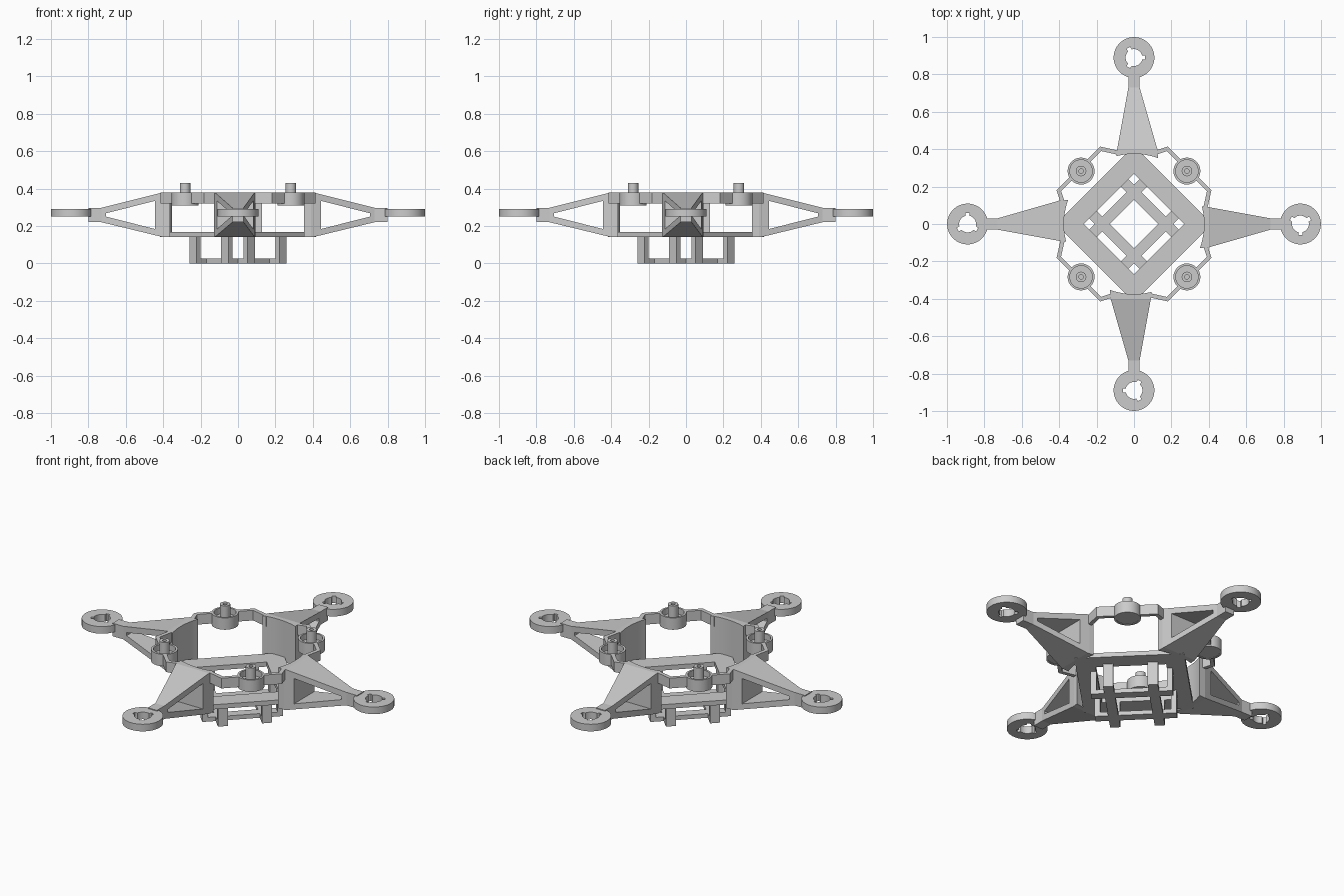
import bpy, bmesh
from math import sin, cos, pi, radians
from mathutils import Matrix, Vector

if "Cube" in bpy.data.objects:
    bpy.data.objects.remove(bpy.data.objects["Cube"])


def solid(name, outer, place, inner=None, turn=0.0):
    """Extrude a 2D outline (optionally with a matching inner outline as a hole).
    place(p, t) maps a 2D point to 3D on the first (t=0) or second (t=1) side."""
    bm = bmesh.new()
    n = len(outer)

    def loop(pts, t):
        return [bm.verts.new(place(p, t)) for p in pts]
    oa, ob = loop(outer, 0), loop(outer, 1)
    if inner:
        ia, ib = loop(inner, 0), loop(inner, 1)
    else:
        bm.faces.new(oa)
        bm.faces.new(ob)
    for i in range(n):
        j = (i + 1) % n
        bm.faces.new((oa[i], oa[j], ob[j], ob[i]))
        if inner:
            bm.faces.new((ia[i], ia[j], ib[j], ib[i]))
            bm.faces.new((oa[i], oa[j], ia[j], ia[i]))
            bm.faces.new((ob[i], ob[j], ib[j], ib[i]))
    bmesh.ops.recalc_face_normals(bm, faces=bm.faces)
    bm.transform(Matrix.Rotation(turn, 4, 'Z'))
    me = bpy.data.meshes.new(name)
    bm.to_mesh(me)
    bm.free()
    ob = bpy.data.objects.new(name, me)
    bpy.context.collection.objects.link(ob)
    return ob


def level(z0, z1):
    return lambda p, t: (p[0], p[1], z1 if t else z0)


def circle(cx, cy, r, n=32):
    return [(cx + r * cos(2 * pi * i / n), cy + r * sin(2 * pi * i / n)) for i in range(n)]


def square(h):
    return [(-h, -h), (h, -h), (h, h), (-h, h)]


def ribbon(path, w):
    """Closed outline of a thin strip following a path, with mitred corners."""
    pts = [Vector(p) for p in path]
    left, right = [], []
    for i, p in enumerate(pts):
        a = (p - pts[i - 1]).normalized() if i else (pts[1] - p).normalized()
        b = (pts[i + 1] - p).normalized() if i < len(pts) - 1 else a
        na, nb = Vector((-a.y, a.x)), Vector((-b.y, b.x))
        m = (na + nb).normalized()
        off = m * (w / 2 / m.dot(na))
        left.append(p + off)
        right.append(p - off)
    return left + right[::-1]


def arm_place(p, t):
    # arm is slightly off centre at the root and narrows to the tip
    f = (p[0] - 0.40) / 0.33
    side = 0.09 * (1 - f) + 0.03 * f if t else -0.125 * (1 - f) - 0.03 * f
    return (p[0], side, p[1])


# motor mount hole with three notches
def notched(cx, n=72):
    pts = []
    for i in range(n):
        deg = 360 * i / n
        near = min(abs((deg - d + 180) % 360 - 180) for d in (30, 150, 270))
        r = 0.06 if near <= 10 else 0.045
        pts.append((cx + r * cos(radians(deg)), r * sin(radians(deg))))
    return pts


smooth = []
for k in range(4):
    a = k * pi / 2
    # tapered arm with triangular window
    solid("arm", [(0.39, 0.38), (0.40, 0.38), (0.73, 0.297), (0.73, 0.22), (0.40, 0.14), (0.39, 0.14)],
          arm_place,
          [(0.445, 0.30), (0.445, 0.334), (0.705, 0.268), (0.705, 0.25), (0.445, 0.184), (0.445, 0.22)], a)
    solid("arm_neck", [(0.73, -0.03), (0.80, -0.03), (0.80, 0.03), (0.73, 0.03)],
          level(0.22, 0.297), None, a)
    smooth.append(solid("motor_ring", circle(0.89, 0, 0.109, 72), level(0.25, 0.292), notched(0.89), a))
    # curved wall at the root of the arm
    arc = [(0.375 * cos(t), 0.375 * sin(t)) for t in
           [radians(-20 + 34.5 * i / 10) for i in range(11)]]
    smooth.append(solid("root_wall", arc + [(0.40, 0.09), (0.40, -0.125)], level(0.14, 0.38), None, a))
    # thin rim joining the arms through the posts
    solid("rim_strip", ribbon([(0.378, 0.07), (0.402, 0.178), (0.335, 0.245)], 0.022),
          level(0.32, 0.38), None, a)
    solid("rim_strip", ribbon([(0.245, 0.335), (0.178, 0.402), (0.10, 0.376)], 0.022),
          level(0.32, 0.38), None, a)
    # post cup and hollow pin
    c = 0.283
    smooth.append(solid("post_cup", circle(c, c, 0.072), level(0.31, 0.38), circle(c, c, 0.060), a))
    smooth.append(solid("post_floor", circle(c, c, 0.066), level(0.312, 0.345), None, a))
    smooth.append(solid("post_pin", circle(c, c, 0.028), level(0.34, 0.43), circle(c, c, 0.012), a))

# diamond base frame
solid("base_frame", square(0.295), level(0.14, 0.167), square(0.19), pi / 4)

# crossing U-shaped cage straps below the frame
u_shape = [(-0.22, 0.15), (-0.22, 0), (0.22, 0), (0.22, 0.15),
           (0.19, 0.15), (0.19, 0.025), (-0.19, 0.025), (-0.19, 0.15)]
for k in range(4):
    solid("cage_strap", u_shape,
          lambda p, t: (p[0], 0.12 + (0.0275 if t else -0.0275), p[1]), None, pi / 4 + k * pi / 2)

# smooth round parts, keeping edges sharp
bpy.ops.object.select_all(action='DESELECT')
for ob in smooth:
    ob.select_set(True)
bpy.context.view_layer.objects.active = smooth[0]
bpy.ops.object.shade_smooth_by_angle(angle=radians(30))
